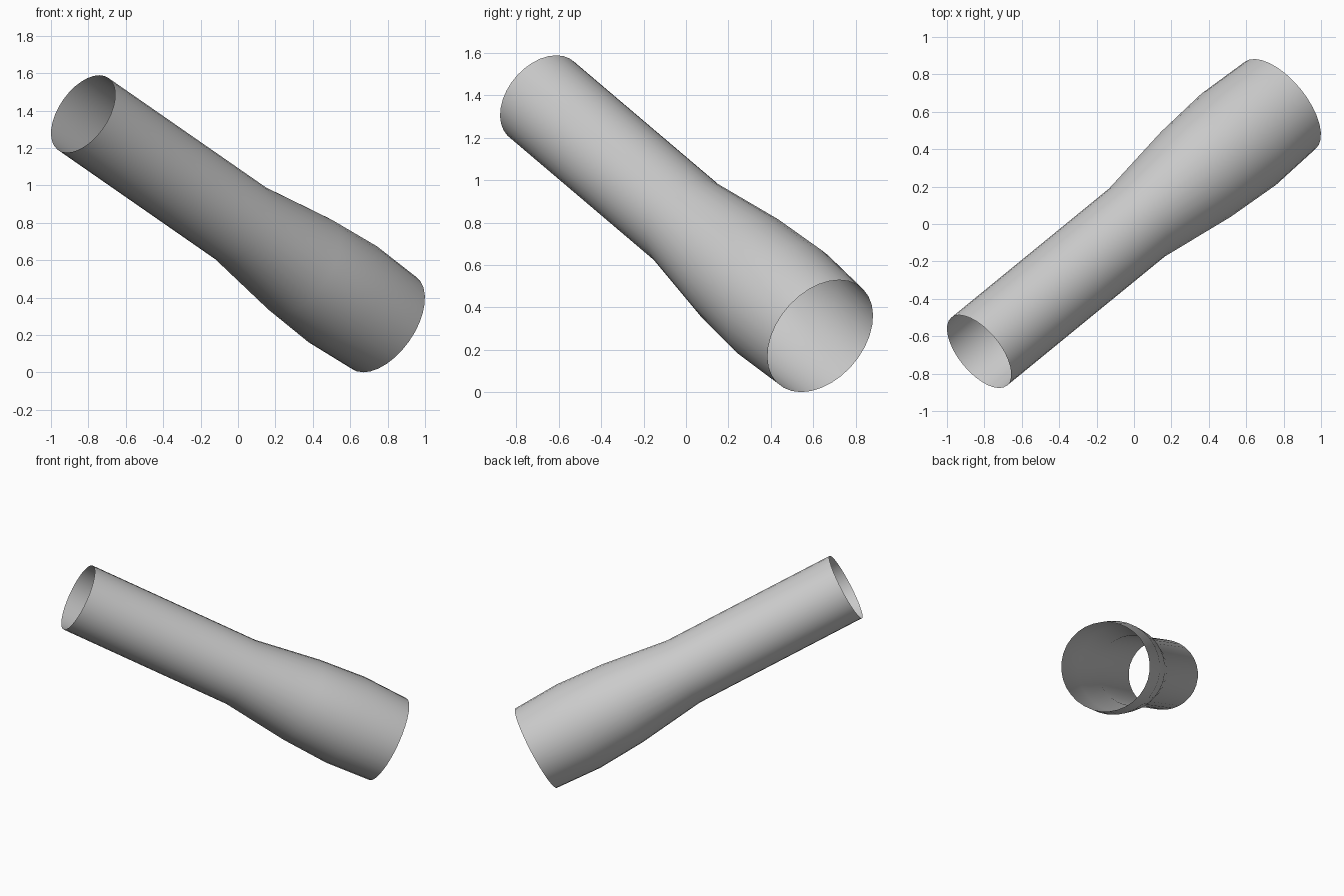
import bpy, bmesh, math
from mathutils import Vector

if "Cube" in bpy.data.objects:
    bpy.data.objects.remove(bpy.data.objects["Cube"])

SIDES = 32
TOP = Vector((-0.828, -0.682, 1.382))    # centre of the narrow open end
BOTTOM = Vector((0.780, 0.633, 0.265))   # centre of the wide open end
# (fraction along the axis, radius)
PROFILE = [(0, 0.235), (0.525, 0.235), (0.722, 0.294), (0.863, 0.315), (1, 0.300)]

# Flared tube: rings along the slanted axis, open at both ends
axis = (BOTTOM - TOP).normalized()
u = axis.cross(Vector((0, 0, 1))).normalized()
v = axis.cross(u)
bm = bmesh.new()
rings = []
for t, r in PROFILE:
    c = TOP.lerp(BOTTOM, t)
    angles = [2 * math.pi * i / SIDES for i in range(SIDES)]
    rings.append([bm.verts.new(c + r * (math.cos(a) * u + math.sin(a) * v)) for a in angles])
for a, b in zip(rings, rings[1:]):
    for i in range(SIDES):
        j = (i + 1) % SIDES
        bm.faces.new((a[i], b[i], b[j], a[j]))
for f in bm.faces:
    mid = f.calc_center_median() - TOP
    if f.normal.length == 0:
        f.normal_update()
    if f.normal.dot(mid - axis * mid.dot(axis)) < 0:
        f.normal_flip()

mesh = bpy.data.meshes.new("flared_tube")
bm.to_mesh(mesh)
bm.free()
tube = bpy.data.objects.new("flared_tube", mesh)
bpy.context.collection.objects.link(tube)

# Smooth shading
bpy.context.view_layer.objects.active = tube
tube.select_set(True)
bpy.ops.object.shade_smooth_by_angle(angle=math.radians(30))
